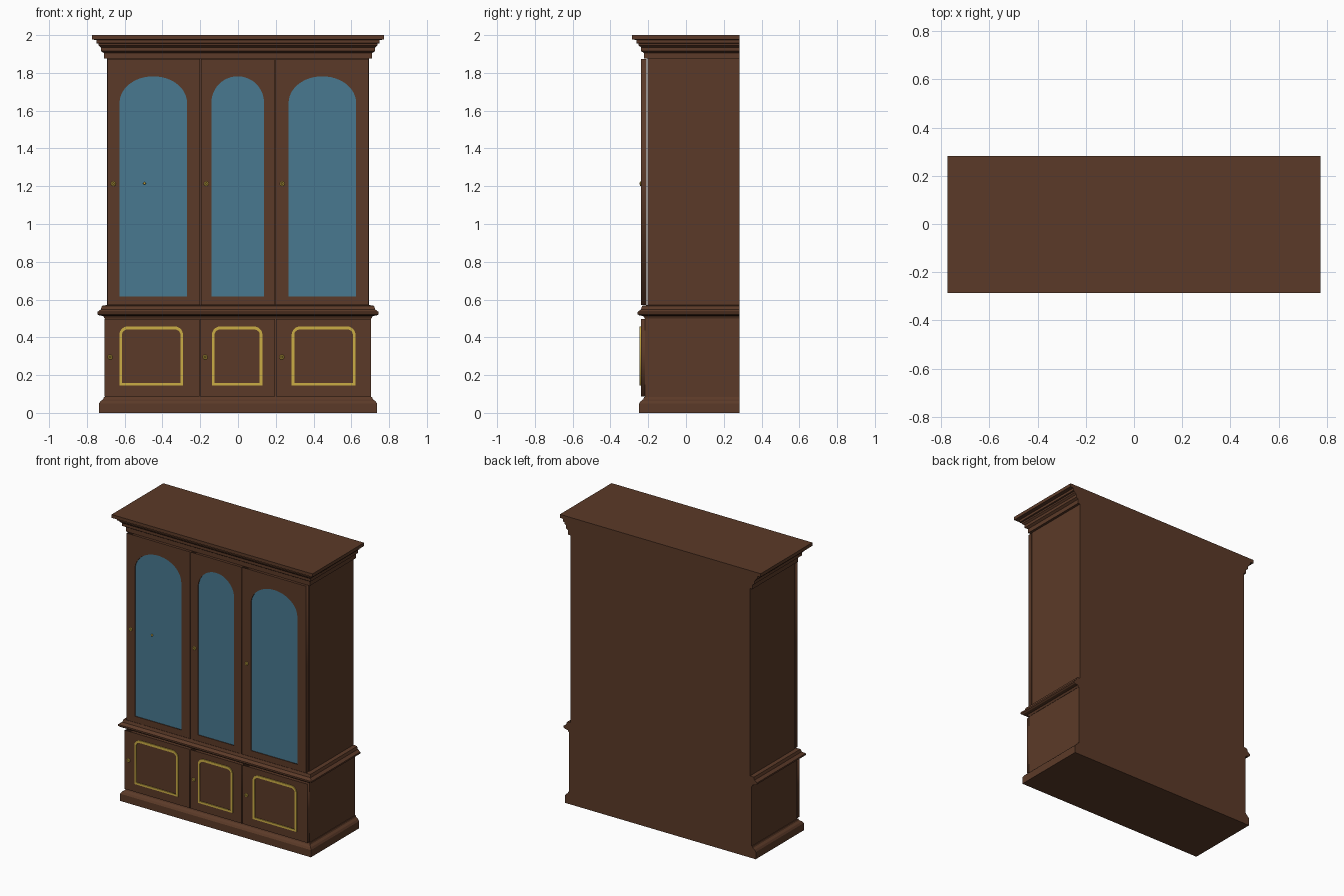
import bpy, bmesh, math

if "Cube" in bpy.data.objects:
    bpy.data.objects.remove(bpy.data.objects["Cube"])

BACK = 0.283


def material(name, rgb):
    m = bpy.data.materials.new(name)
    m.diffuse_color = (*rgb, 1)
    m.use_nodes = True
    m.node_tree.nodes["Principled BSDF"].inputs["Base Color"].default_value = m.diffuse_color
    return m


WOOD = material("brown_wood", (0.105, 0.042, 0.021))
GLASS = material("blue_glass", (0.065, 0.19, 0.28))
GOLD = material("gold_trim", (0.60, 0.42, 0.06))


def add(name, mesh, mat):
    ob = bpy.data.objects.new(name, mesh)
    bpy.context.collection.objects.link(ob)
    mesh.materials.clear()
    mesh.materials.append(mat)
    return ob


def stack(name, profile):
    """Stacked outlines (overhang, z): flares at the front and sides, flat at the back."""
    bm = bmesh.new()
    rings = []
    for o, z in profile:
        x, y = 0.69 + o, -0.202 - o
        rings.append([bm.verts.new(p) for p in
                      ((-x, y, z), (x, y, z), (x, BACK, z), (-x, BACK, z))])
    bm.faces.new(rings[0][::-1])
    bm.faces.new(rings[-1])
    for a, b in zip(rings, rings[1:]):
        for i in range(4):
            j = (i + 1) % 4
            bm.faces.new((a[i], a[j], b[j], b[i]))
    me = bpy.data.meshes.new(name)
    bm.to_mesh(me)
    bm.free()
    return add(name, me, WOOD)


def plate(name, outlines, y0, y1, mat):
    """Filled outlines in x,z (later ones cut holes), thick from y0 to y1."""
    cu = bpy.data.curves.new(name, 'CURVE')
    cu.dimensions = '2D'
    cu.fill_mode = 'BOTH'
    cu.extrude = abs(y1 - y0) / 2
    for pts in outlines:
        s = cu.splines.new('POLY')
        s.points.add(len(pts) - 1)
        for p, (x, z) in zip(s.points, pts):
            p.co = (x, z, 0, 1)
        s.use_cyclic_u = True
    tmp = bpy.data.objects.new(name + "_tmp", cu)
    bpy.context.collection.objects.link(tmp)
    dg = bpy.context.evaluated_depsgraph_get()
    me = bpy.data.meshes.new_from_object(tmp.evaluated_get(dg))
    bpy.data.objects.remove(tmp)
    for v in me.vertices:
        x, z, d = v.co
        v.co = (x, (y0 + y1) / 2 - d, z)
    me.name = name
    return add(name, me, mat)


def rect(x0, x1, z0, z1):
    return [(x0, z0), (x1, z0), (x1, z1), (x0, z1)]


def arch(x0, x1, z0, z1, rise, n=24):
    """Square at the bottom, elliptical arch on top."""
    c, r = (x0 + x1) / 2, (x1 - x0) / 2
    return [(x0, z0), (x1, z0)] + [
        (c + r * math.cos(math.pi * i / n), z1 - rise + rise * math.sin(math.pi * i / n))
        for i in range(n + 1)]


def rounded_top(x0, x1, z0, z1, r, n=8):
    """Square at the bottom, two rounded corners on top."""
    pts = [(x0, z0), (x1, z0)]
    for cx, start in ((x1 - r, 0), (x0 + r, math.pi / 2)):
        for i in range(n + 1):
            a = start + math.pi / 2 * i / n
            pts.append((cx + r * math.cos(a), z1 - r + r * math.sin(a)))
    return pts


def finish(ob):
    bpy.ops.object.shade_smooth()
    ob.data.materials.append(GOLD)


def escutcheon(name, x, z):
    bpy.ops.mesh.primitive_torus_add(major_radius=0.009, minor_radius=0.004,
                                     major_segments=20, minor_segments=8,
                                     location=(x, -0.240, z), rotation=(math.pi / 2, 0, 0))
    ob = bpy.context.object
    ob.name = name
    finish(ob)


def stud(name, x, z, r):
    bpy.ops.mesh.primitive_uv_sphere_add(segments=12, ring_count=8, radius=r,
                                         location=(x, -0.240, z))
    ob = bpy.context.object
    ob.name = name
    finish(ob)


# Carcass and mouldings
stack("plinth", [(0.046, 0), (0.046, 0.05), (0.038, 0.062), (0.024, 0.072), (0.02, 0.083)])
stack("lower_cabinet", [(0.015, 0.07), (0.015, 0.52)])
stack("waist_moulding", [(0.017, 0.50), (0.024, 0.513), (0.046, 0.516), (0.055, 0.523),
                         (0.055, 0.534), (0.036, 0.548), (0.03, 0.567), (0.01, 0.57)])
stack("upper_cabinet", [(0.003, 0.56), (0.003, 1.90)])
stack("cornice", [(0.02, 1.875), (0.02, 1.905), (0.036, 1.915), (0.036, 1.935), (0.048, 1.945),
                  (0.05, 1.955), (0.06, 1.957), (0.06, 1.974), (0.084, 1.977), (0.084, 2.0)])

# Upper glazed doors: door left/right, glass left/right, lock x
for side, x0, x1, g0, g1, k in (("left", -0.692, -0.202, -0.627, -0.27, -0.66),
                                ("middle", -0.197, 0.194, -0.141, 0.138, -0.168),
                                ("right", 0.199, 0.692, 0.268, 0.625, 0.234)):
    plate(side + "_glazed_door", [rect(x0, x1, 0.572, 1.874), arch(g0, g1, 0.615, 1.782, 0.14)],
          -0.239, -0.210, WOOD)
    plate(side + "_glass", [arch(g0 - 0.004, g1 + 0.004, 0.611, 1.786, 0.14)],
          -0.234, -0.228, GLASS)
    escutcheon(side + "_upper_lock", k, 1.213)
    stud(side + "_upper_lock_stud", k, 1.213, 0.005)

# Lower solid doors with gilt border
for side, x0, x1, g0, g1, k in (("left", -0.706, -0.205, -0.628, -0.291, -0.677),
                                ("middle", -0.20, 0.196, -0.138, 0.129, -0.174),
                                ("right", 0.201, 0.703, 0.284, 0.622, 0.232)):
    plate(side + "_lower_door", [rect(x0, x1, 0.088, 0.497)], -0.239, -0.212, WOOD)
    w = 0.014
    plate(side + "_gilt_border",
          [rounded_top(g0, g1, 0.145, 0.458, 0.045),
           rounded_top(g0 + w, g1 - w, 0.145 + w, 0.458 - w - 0.003, 0.028)],
          -0.245, -0.237, GOLD)
    escutcheon(side + "_lower_lock", k, 0.295)
    stud(side + "_lower_lock_stud", k, 0.295, 0.005)

# Small stud on the left pane
stud("pane_stud", -0.495, 1.215, 0.007)
